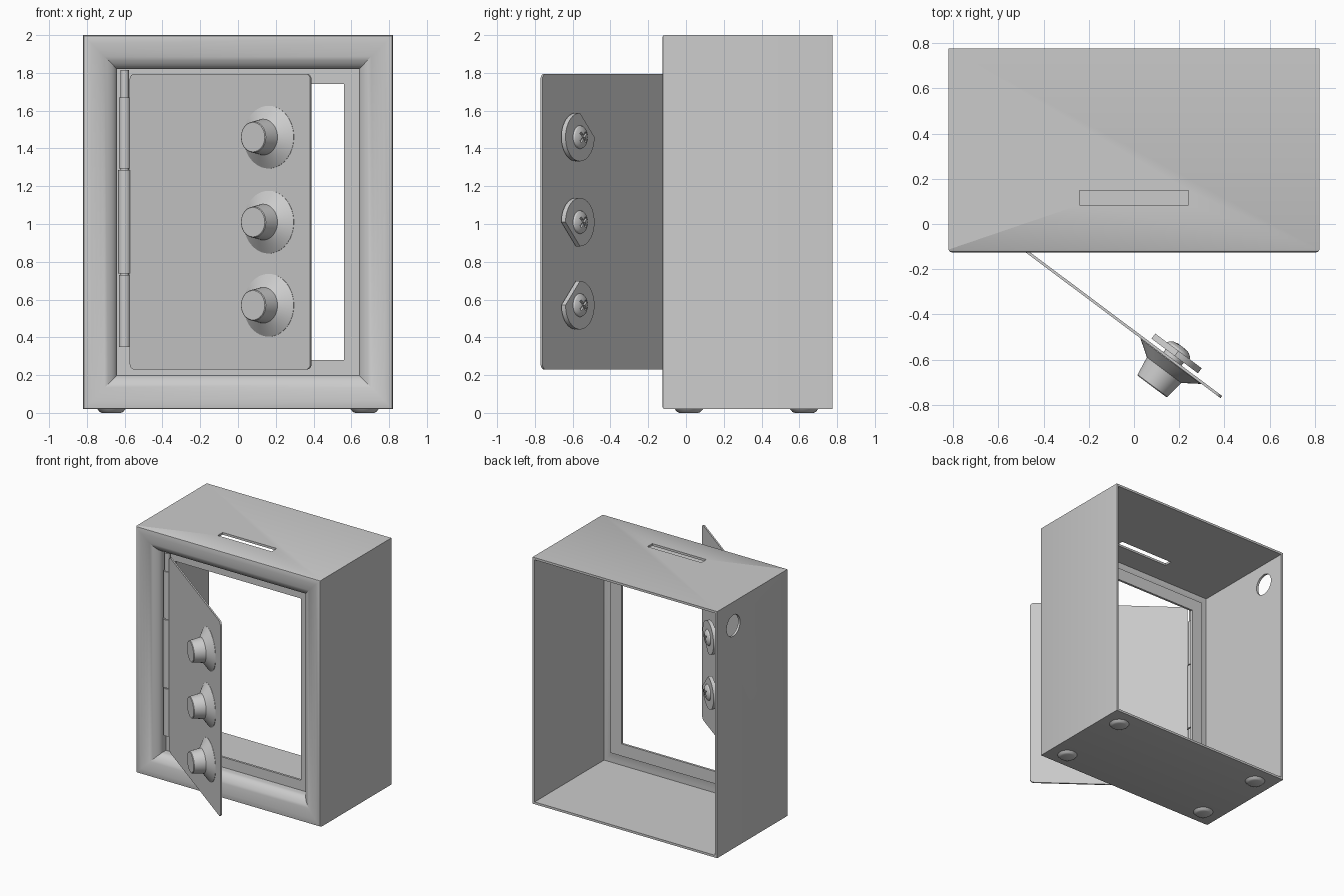
import bpy, bmesh, math
from mathutils import Matrix, Vector

if "Cube" in bpy.data.objects:
    bpy.data.objects.remove(bpy.data.objects["Cube"])


def make(name, bm, matrix=None, angle=30):
    """Turn a bmesh into a named object, smooth below the given angle."""
    bmesh.ops.remove_doubles(bm, verts=bm.verts, dist=1e-6)
    if matrix:
        bm.transform(matrix)
    me = bpy.data.meshes.new(name)
    bm.to_mesh(me)
    bm.free()
    ob = bpy.data.objects.new(name, me)
    bpy.context.collection.objects.link(ob)
    smooth(ob, angle)
    return ob


def activate(ob):
    bpy.ops.object.select_all(action='DESELECT')
    ob.select_set(True)
    bpy.context.view_layer.objects.active = ob


def smooth(ob, angle=30):
    activate(ob)
    bpy.ops.object.shade_smooth_by_angle(angle=math.radians(angle))


def box_bm(lo, hi):
    bm = bmesh.new()
    lo, hi = Vector(lo), Vector(hi)
    size = hi - lo
    bmesh.ops.create_cube(bm, size=1, matrix=Matrix.Translation((lo + hi) / 2) @ Matrix.Diagonal((*size, 1)))
    return bm


def lathe_bm(profile, n=48):
    """Revolve (radius, height) points about z; the ends are capped."""
    bm = bmesh.new()
    rings = [[bm.verts.new((r * math.cos(2 * math.pi * i / n), r * math.sin(2 * math.pi * i / n), h))
              for i in range(n)] for r, h in profile]
    for a, b in zip(rings, rings[1:]):
        for i in range(n):
            j = (i + 1) % n
            bm.faces.new((a[i], a[j], b[j], b[i]))
    bm.faces.new(rings[0][::-1])
    bm.faces.new(rings[-1])
    return bm


def apply_modifier(ob, name):
    activate(ob)
    bpy.ops.object.modifier_apply(modifier=name)


def cut(ob, cutter):
    mod = ob.modifiers.new('cut', 'BOOLEAN')
    mod.object = cutter
    mod.solver = 'EXACT'
    apply_modifier(ob, 'cut')
    bpy.data.objects.remove(cutter)
    smooth(ob)


# Case: rectangular rings following the (inset, depth) wall and moulding profile
profile = [(0, 0.775), (0, -0.113), (0.004, -0.122), (0.014, -0.125)]
for k in range(1, 11):
    t = math.radians(9 * k)
    profile.append((0.02 + 0.16 * math.sin(t), -0.04 - 0.085 * math.cos(t)))
profile += [(0.18, 0.0), (0.26, 0.0)]
bm = bmesh.new()
rings = []
for i, y in profile:
    x, z0, z1 = 0.82 - i, 0.02 + i, 2.0 - i
    rings.append([bm.verts.new(p) for p in ((-x, y, z0), (x, y, z0), (x, y, z1), (-x, y, z1))])
for a, b in zip(rings, rings[1:]):
    for i in range(4):
        j = (i + 1) % 4
        bm.faces.new((a[i], a[j], b[j], b[i]))
case = make('case_shell', bm)
sol = case.modifiers.new('wall', 'SOLIDIFY')
sol.thickness, sol.offset, sol.use_even_offset = 0.018, -1, True
apply_modifier(case, 'wall')

# Coin slot in the top and round hole in the left wall
cut(case, make('slot_cutter', box_bm((-0.24, 0.085, 1.9), (0.24, 0.148, 2.1))))
side = Matrix.Translation((-0.82, 0.57, 1.81)) @ Matrix.Rotation(math.pi / 2, 4, 'Y')
cut(case, make('hole_cutter', lathe_bm([(0.085, -0.1), (0.085, 0.1)]), side))

# Feet
for sx, xname in ((-1, 'left'), (1, 'right')):
    for y, yname in ((0.015, 'front'), (0.625, 'back')):
        make(f'foot_{yname}_{xname}', lathe_bm([(0.05, 0), (0.062, 0.005), (0.076, 0.022)], 32),
             Matrix.Translation((0.67 * sx, y, 0)))

# Hinge barrels
hinge = Matrix.Translation((-0.6, -0.035, 0))
for name, r, z0, z1 in (('hinge_barrel_lower', 0.03, 0.35, 0.73), ('hinge_barrel_middle', 0.034, 0.738, 1.285),
                        ('hinge_barrel_upper', 0.03, 1.293, 1.67), ('hinge_pin', 0.022, 0.36, 1.815)):
    make(name, lathe_bm([(r, z0), (r, z1)], 24), hinge)

# Door panel, swung open about its hinge edge
door = Matrix.Translation((-0.57, -0.05, 0)) @ Matrix.Rotation(math.radians(-36.8), 4, 'Z')
bm = box_bm((0, -0.006, 0.23), (1.194, 0.006, 1.795))
corners = [e for e in bm.edges if abs(e.verts[0].co.y - e.verts[1].co.y) > 0.005]
bmesh.ops.bevel(bm, geom=corners, offset=0.03, segments=6, profile=0.5, affect='EDGES')
make('door_panel', bm, door)

# Three dials, each with a notched cam wheel and cross-head screw behind the door
for name, z, notch in (('lower', 0.57, 45), ('middle', 1.01, -45), ('upper', 1.46, 135)):
    front = door @ Matrix.Translation((0.92, 0, z)) @ Matrix.Rotation(math.pi / 2, 4, 'X')
    make(f'dial_{name}', lathe_bm([(0.166, 0.004), (0.166, 0.008), (0.095, 0.056), (0.082, 0.142),
                                   (0.078, 0.146)]), front)

    # Cam wheel: a disc with a quarter cut away along a chord
    bm = bmesh.new()
    angles = [math.radians(notch + 45 + 270 * i / 36) for i in range(37)]
    face = bm.faces.new([bm.verts.new((0.128 * math.cos(a), 0.128 * math.sin(a), -0.022)) for a in angles])
    grown = bmesh.ops.extrude_face_region(bm, geom=[face])
    bmesh.ops.translate(bm, vec=(0, 0, -0.028), verts=[v for v in grown['geom'] if isinstance(v, bmesh.types.BMVert)])
    bmesh.ops.recalc_face_normals(bm, faces=bm.faces)
    make(f'cam_wheel_{name}', bm, front)
    make(f'spindle_{name}', lathe_bm([(0.05, -0.03), (0.05, 0.004)], 24), front)

    # Screw head
    screw = make(f'screw_{name}', lathe_bm([(0.02, -0.075), (0.042, -0.07), (0.058, -0.059), (0.064, -0.045)], 32), front)
    for turn in (45, 135):
        spin = front @ Matrix.Rotation(math.radians(turn), 4, 'Z')
        cut(screw, make('cross_cutter', box_bm((-0.034, -0.007, -0.1), (0.034, 0.007, -0.062)), spin))
